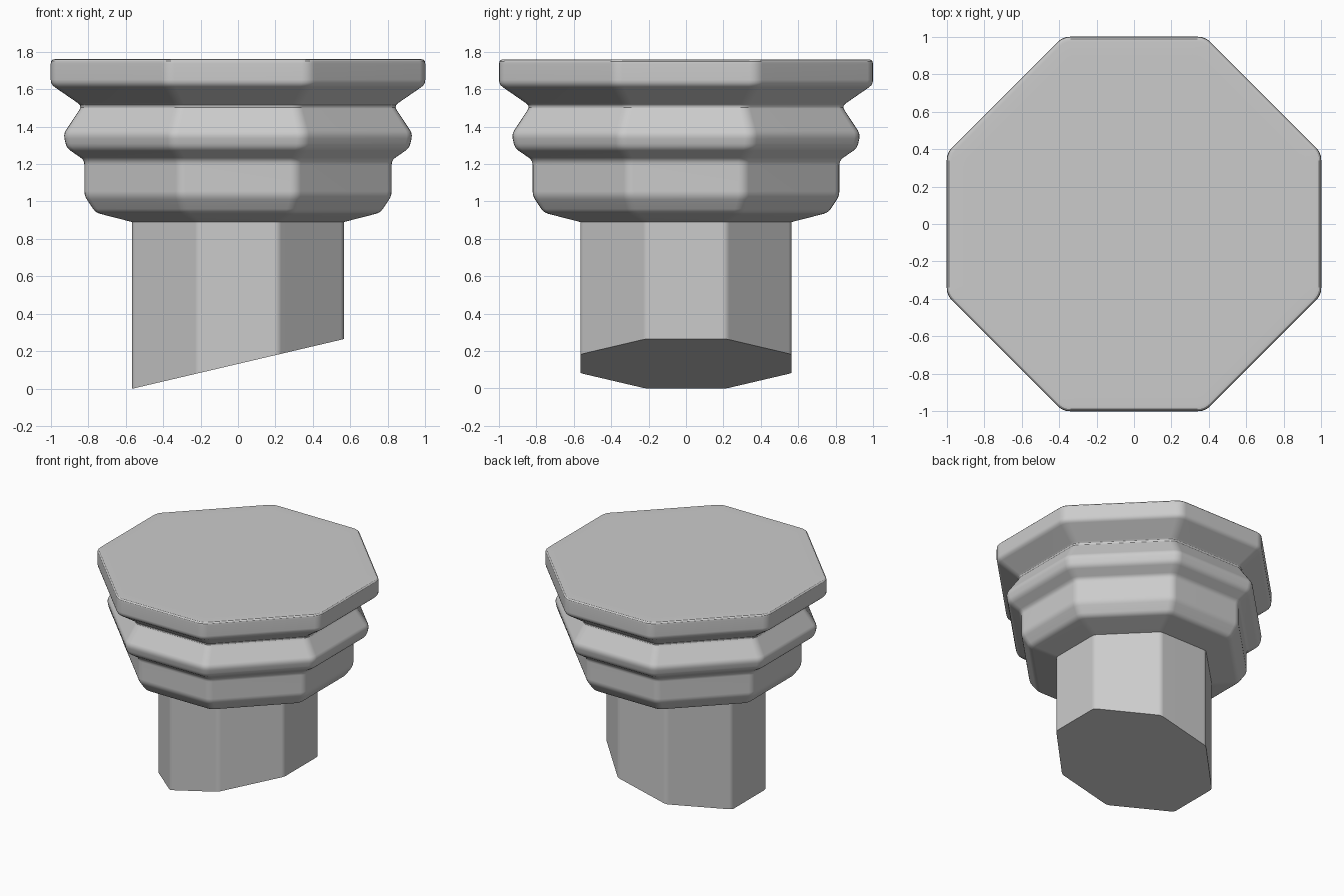
import bpy, bmesh, math
from mathutils import Vector

if "Cube" in bpy.data.objects:
    bpy.data.objects.remove(bpy.data.objects["Cube"])

K = 0.38  # half width of the straight octagon side relative to its apothem


def soften(points, d, closed=False):
    """Replace the corners of a 2D polyline with short curves."""
    pts = [Vector(p) for p in points]
    n = len(pts)
    out = []
    for i, p in enumerate(pts):
        if not closed and i in (0, n - 1):
            out.append(p)
            continue
        to_a, to_b = pts[i - 1] - p, pts[(i + 1) % n] - p
        a = p + to_a.normalized() * min(d, to_a.length * 0.4)
        b = p + to_b.normalized() * min(d, to_b.length * 0.4)
        for s in range(4):
            t = s / 3
            out.append(a * (1 - t) ** 2 + p * 2 * t * (1 - t) + b * t * t)
    return out


# Unit octagon cross-section with slightly worn corners
OCTAGON = soften([(1, -K), (1, K), (K, 1), (-K, 1),
                  (-1, K), (-1, -K), (-K, -1), (K, -1)], 0.04, closed=True)


def loft(name, profile, bottom_cap=False, top_cap=False, slope=0.0):
    """Sweep a (apothem, height) profile around the octagon; slope tilts the lowest ring."""
    bm = bmesh.new()
    rings = []
    for i, (r, z) in enumerate(profile):
        tilt = slope if i == 0 else 0.0
        rings.append([bm.verts.new((c.x * r, c.y * r, z + tilt * c.x * r))
                      for c in OCTAGON])
    n = len(OCTAGON)
    for lo, hi in zip(rings, rings[1:]):
        for j in range(n):
            k = (j + 1) % n
            bm.faces.new((lo[j], lo[k], hi[k], hi[j]))
    if bottom_cap:
        bm.faces.new(rings[0][::-1])
    if top_cap:
        bm.faces.new(rings[-1])
    mesh = bpy.data.meshes.new(name)
    bm.to_mesh(mesh)
    bm.free()
    obj = bpy.data.objects.new(name, mesh)
    bpy.context.collection.objects.link(obj)
    bpy.ops.object.select_all(action='DESELECT')
    obj.select_set(True)
    bpy.context.view_layer.objects.active = obj
    bpy.ops.object.shade_smooth_by_angle(angle=math.radians(30))
    weighted = obj.modifiers.new("weighted_normals", 'WEIGHTED_NORMAL')
    weighted.keep_sharp = True
    return obj


# Shaft with a slanted cut at its foot
R = 0.565
loft("shaft", [(R, 0.1325), (R, 0.89)], bottom_cap=True, slope=0.1325 / R)

# Stepped mouldings and flat top slab
moulding = [(R, 0.89), (0.76, 0.94), (0.82, 1.03), (0.82, 1.22),
            (0.915, 1.285), (0.932, 1.36), (0.833, 1.51),
            (1.0, 1.625), (1.0, 1.76), (0.9, 1.76)]
loft("capital", soften(moulding, 0.025), top_cap=True)
